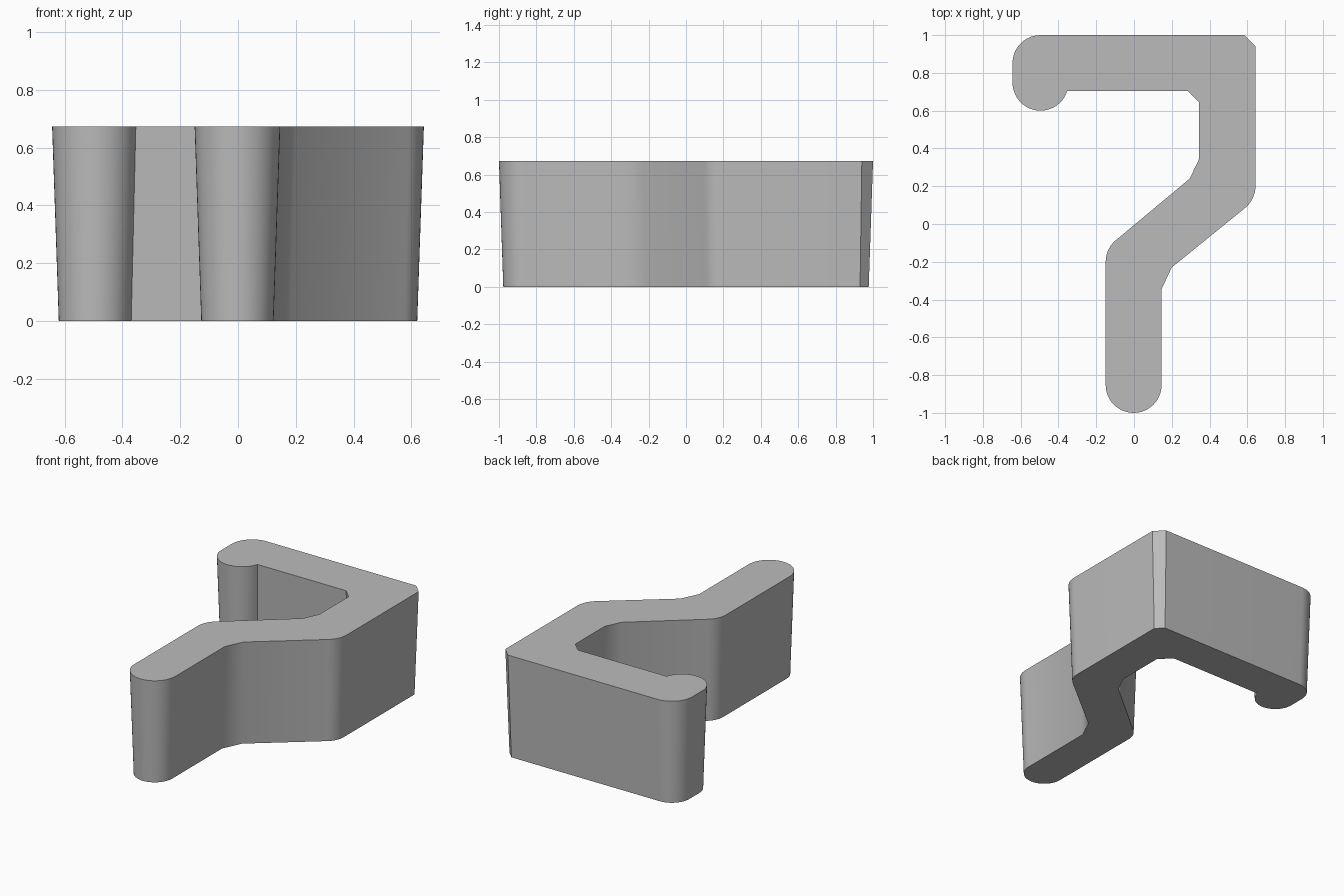
import bpy
import bmesh
from math import cos, sin, radians
from mathutils import Vector

cube = bpy.data.objects.get("Cube")
if cube:
    bpy.data.objects.remove(cube, do_unlink=True)

HEIGHT, RADIUS, DRAFT = 0.672, 0.148, 0.023


def arc(cx, cy, start, end, steps):
    """Points on a rounded end or bend of the stroke."""
    angles = [radians(start + (end - start) * i / steps) for i in range(steps + 1)]
    return [Vector((cx + RADIUS * cos(a), cy + RADIUS * sin(a))) for a in angles]


def points(*pairs):
    return [Vector(p) for p in pairs]


def inset(outline, amount):
    """Move every side of a counter-clockwise outline inward."""
    result = []
    for i, p in enumerate(outline):
        a = (p - outline[i - 1]).normalized()
        b = (outline[(i + 1) % len(outline)] - p).normalized()
        na, nb = Vector((-a.y, a.x)), Vector((-b.y, b.x))
        result.append(p + (na + nb) * amount / (1 + na.dot(nb)))
    return result


# Hooked outline, counter-clockwise from the rounded front tip
outline = (
    arc(-0.002, -0.852, 180, 360, 24)
    + points((0.146, -0.345), (0.2, -0.23))
    + arc(0.495, 0.2, -50, 0, 7)
    + points((0.643, 0.94), (0.583, 1.0))
    + arc(-0.495, 0.852, 90, 180, 12)
    + arc(-0.495, 0.748, 180, 343, 22)
    + points((0.285, 0.705), (0.345, 0.645), (0.345, 0.345), (0.295, 0.24))
    + arc(-0.002, -0.2, 130, 180, 7)
)

# Solid hook with walls tapering toward the base
bm = bmesh.new()
top = [bm.verts.new((p.x, p.y, HEIGHT)) for p in outline]
base = [bm.verts.new((p.x, p.y, 0)) for p in inset(outline, DRAFT)]
bm.faces.new(top)
bm.faces.new(base[::-1])
for i in range(len(top)):
    bm.faces.new((base[i - 1], base[i], top[i], top[i - 1]))
mesh = bpy.data.meshes.new("hook_body")
bm.to_mesh(mesh)
bm.free()
hook = bpy.data.objects.new("hook_body", mesh)
bpy.context.collection.objects.link(hook)

# Plain grey finish
grey = bpy.data.materials.new("plain_grey")
grey.use_nodes = True
colour = (0.5, 0.5, 0.5, 1)
grey.diffuse_color = colour
grey.node_tree.nodes["Principled BSDF"].inputs["Base Color"].default_value = colour
mesh.materials.append(grey)

# Smooth rounded walls, crisp rims and chamfers
bpy.ops.object.select_all(action="DESELECT")
hook.select_set(True)
bpy.context.view_layer.objects.active = hook
bpy.ops.object.shade_smooth_by_angle(angle=radians(30))
